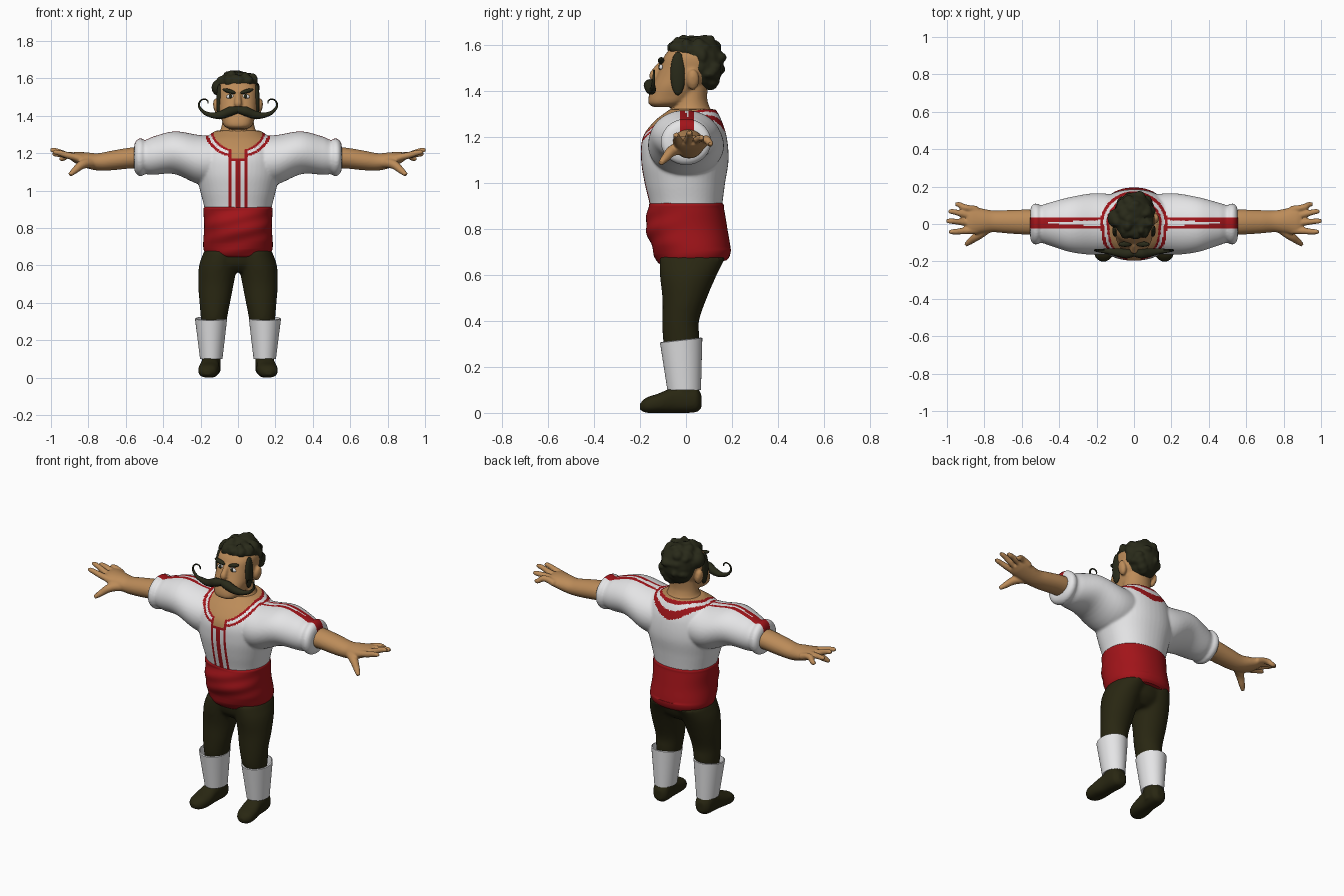
import bpy, bmesh, math, random
from mathutils import Matrix, Vector, Euler

if "Cube" in bpy.data.objects:
    bpy.data.objects.remove(bpy.data.objects["Cube"], do_unlink=True)
random.seed(4)


def material(name, rgb):
    m = bpy.data.materials.new(name)
    m.use_nodes = True
    m.diffuse_color = (*rgb, 1)
    m.node_tree.nodes["Principled BSDF"].inputs["Base Color"].default_value = (*rgb, 1)
    return m


SKIN = material("tan_skin", (0.50, 0.26, 0.10))
WHITE = material("white_cloth", (0.78, 0.78, 0.79))
RED = material("red_cloth", (0.36, 0.007, 0.01))
DARK = material("dark_olive_cloth", (0.022, 0.02, 0.006))
HAIR = material("dark_hair", (0.022, 0.023, 0.01))


def finish(name, bm, *mats):
    bmesh.ops.recalc_face_normals(bm, faces=bm.faces)
    me = bpy.data.meshes.new(name)
    bm.to_mesh(me)
    bm.free()
    for m in mats:
        me.materials.append(m)
    ob = bpy.data.objects.new(name, me)
    bpy.context.collection.objects.link(ob)
    return ob


def bake(ob, *mats):
    """Replace an object by a mesh object with its modifiers applied."""
    bpy.context.view_layer.update()
    dg = bpy.context.evaluated_depsgraph_get()
    me = bpy.data.meshes.new_from_object(ob.evaluated_get(dg))
    name = ob.name
    bpy.data.objects.remove(ob, do_unlink=True)
    me.materials.clear()
    for m in mats:
        me.materials.append(m)
    new = bpy.data.objects.new(name, me)
    bpy.context.collection.objects.link(new)
    return new


def loft(name, rings, axis, mat, n=32, p=2.0, steps=5):
    """Rings are (position on axis, centre a, centre b, radius a, radius b)."""
    def slope(i):
        a, b = rings[max(i - 1, 0)], rings[min(i + 1, len(rings) - 1)]
        return [(v - u) / (b[0] - a[0]) for u, v in zip(a, b)]
    dense = list(rings)
    if steps > 1:
        dense = []
        for i in range(len(rings) - 1):
            a, b, ma, mb = rings[i], rings[i + 1], slope(i), slope(i + 1)
            h = b[0] - a[0]
            for k in range(steps):
                s = k / steps
                w = s * s * (3 - 2 * s)
                dense.append([u + (v - u) * w + h * (s * (1 - s) ** 2 * c - s * s * (1 - s) * d)
                              for u, v, c, d in zip(a, b, ma, mb)])
        dense.append(rings[-1])
    order = {"x": (0, 1, 2), "y": (1, 0, 2), "z": (1, 2, 0)}[axis]
    bm = bmesh.new()
    loops = []
    for t, ca, cb, ra, rb in dense:
        loop = []
        for k in range(n):
            c, s = math.cos(math.tau * k / n), math.sin(math.tau * k / n)
            q = (t, ca + ra * math.copysign(abs(c) ** (2 / p), c),
                 cb + rb * math.copysign(abs(s) ** (2 / p), s))
            loop.append(bm.verts.new([q[j] for j in order]))
        loops.append(loop)
    for a, b in zip(loops, loops[1:]):
        for k in range(n):
            bm.faces.new((a[k], a[(k + 1) % n], b[(k + 1) % n], b[k]))
    bm.faces.new(loops[0])
    bm.faces.new(loops[-1])
    return finish(name, bm, mat)


def blob(name, loc, radii, mat, tilt=0.0):
    bm = bmesh.new()
    m = Matrix.LocRotScale(Vector(loc), Euler((0, tilt, 0)), Vector(radii))
    bmesh.ops.create_uvsphere(bm, u_segments=20, v_segments=12, radius=1, matrix=m)
    return finish(name, bm, mat)


def tube(name, pts, mat):
    """Points are (x, y, z, radius)."""
    cu = bpy.data.curves.new(name, "CURVE")
    cu.dimensions, cu.bevel_depth, cu.bevel_resolution = "3D", 1, 4
    cu.resolution_u, cu.use_fill_caps = 8, True
    sp = cu.splines.new("BEZIER")
    sp.bezier_points.add(len(pts) - 1)
    for b, q in zip(sp.bezier_points, pts):
        b.co, b.radius = q[:3], q[3]
        b.handle_left_type = b.handle_right_type = "AUTO"
    ob = bpy.data.objects.new(name, cu)
    bpy.context.collection.objects.link(ob)
    return bake(ob, mat)


def fuse(name, parts, voxel, rounds, *mats):
    """Melt overlapping parts into one skin."""
    bm = bmesh.new()
    for o in parts:
        bm.from_mesh(o.data)
        bpy.data.objects.remove(o, do_unlink=True)
    bmesh.ops.remove_doubles(bm, verts=bm.verts, dist=1e-5)
    ob = finish(name, bm)
    r = ob.modifiers.new("Remesh", "REMESH")
    r.mode, r.voxel_size = "VOXEL", voxel
    s = ob.modifiers.new("Smooth", "SMOOTH")
    s.factor, s.iterations = 0.5, rounds
    return bake(ob, *mats)


def mirror(ob):
    me = ob.data.copy()
    me.transform(Matrix.Scale(-1, 4, (1, 0, 0)))
    me.flip_normals()
    new = bpy.data.objects.new(ob.name.replace("left", "right"), me)
    bpy.context.collection.objects.link(new)
    return new


# Shirt: torso and puffed sleeves with rolled cuffs
torso = loft("torso", [(0.8, 0, 0, .165, .145), (0.9, 0, 0, .178, .157), (1.0, 0, -.005, .203, .175),
                       (1.1, 0, -.005, .225, .19), (1.2, 0, -.005, .22, .182),
                       (1.27, 0, .01, .19, .145), (1.32, 0, .03, .12, .1)], "z", WHITE, 48, 2.2)
sleeve = loft("left_sleeve", [(.06, 0, 1.16, .15, .135), (.2, 0, 1.163, .165, .133), (.34, -.003, 1.202, .147, .114),
                              (.46, 0, 1.185, .112, .101), (.5, 0, 1.178, .1, .091), (.515, 0, 1.178, .108, .101),
                              (.535, 0, 1.178, .108, .097), (.55, 0, 1.178, .092, .08),
                              (.555, 0, 1.178, .07, .062)], "x", WHITE, 48)
shirt = fuse("shirt", [torso, sleeve, mirror(sleeve)], .007, 5, WHITE, RED, SKIN)


# Shirt embroidery: neckline rings, front slit, chest lines and sleeve bands
def shirt_colour(c, nrm):
    ax, front = abs(c.x), c.y < 0
    ring = math.hypot(c.x / .135, (1.33 - c.z) / .115 if front else c.y / .13)
    if c.z > 1.15 and (ring < 1 or front and ax < .036 and c.z > 1.17):
        return 2
    if front and ax < .05 and c.z > 1.155:
        return 1
    if c.z > 1.15 and ring < 1.34:
        return 1 if ring < 1.1 or ring > 1.22 else 0
    if front and c.z < 1.16 and (ax < .013 or .036 < ax < .05):
        return 1
    gap = .017 * (1 - (ax - .17) / .33)
    if ax > .16 and nrm.z > 0 and c.z > 1.2 and gap < abs(c.y - .005) < .03:
        return 1
    return 0


bm = bmesh.new()
bm.from_mesh(shirt.data)
cuts = [(x, 0) for a in (.013, .036, .05) for x in (a, -a)] + [(-.025, 1), (.035, 1)]
for d, ax in cuts:
    no = Vector((1 - ax, ax, 0))
    bmesh.ops.bisect_plane(bm, geom=bm.verts[:] + bm.edges[:] + bm.faces[:], plane_co=no * d, plane_no=no)
for f in bm.faces:
    f.material_index = shirt_colour(f.calc_center_median(), f.normal)
bm.to_mesh(shirt.data)
bm.free()

# Sash with slanting folds on the front
sash = loft("sash", [(.65, 0, .035, .155, .14), (.665, 0, .033, .176, .155), (.7, 0, .028, .186, .167),
                     (.8, 0, .003, .181, .177), (.89, 0, 0, .184, .165), (.91, 0, 0, .181, .161),
                     (.915, 0, 0, .165, .145)], "z", RED, 64, 2.2, 8)
for v in sash.data.vertices:
    a = math.atan2(v.co.x, -v.co.y)
    k = 1 + .02 * max(0.0, math.cos(a)) * math.sin(v.co.z * 75 - 3 * a)
    v.co.x *= k
    v.co.y *= k
    v.co.z -= .012 * math.cos(a) * (v.co.z < .7)

# Trousers
leg = loft("left_leg", [(.27, .13, -.02, .065, .07), (.33, .128, -.022, .072, .079), (.4, .124, -.023, .082, .08),
                        (.5, .118, -.006, .095, .097), (.6, .106, .01, .102, .124),
                        (.68, .085, .03, .095, .145)], "z", DARK)
hips = loft("hips", [(.565, 0, .01, .08, .08), (.61, 0, .015, .16, .12), (.72, 0, .025, .165, .145)], "z", DARK)
fuse("trousers", [leg, mirror(leg), hips], .011, 5, DARK)

# Leg wraps, open at the top
wrap = loft("left_leg_wrap", [(.105, .143, -.008, .052, .063), (.1, .143, -.008, .06, .073),
                              (.315, .144, -.021, .086, .092), (.318, .144, -.021, .08, .086),
                              (.26, .142, -.02, .07, .078)], "z", WHITE, 40, 2, 1)
for v in wrap.data.vertices:
    v.co.z += .11 * (v.co.y + .02) * (v.co.z > .2)
mirror(wrap)

# Boots
foot = loft("foot", [(.067, .143, .05, .025, .03), (.045, .144, .058, .048, .055), (-.05, .15, .056, .05, .056),
                     (-.12, .156, .042, .056, .042), (-.175, .162, .033, .046, .032),
                     (-.2, .164, .027, .018, .014)], "y", DARK, 32, 2.4)
ankle = loft("ankle", [(.03, .144, .0, .05, .06), (.15, .143, -.008, .05, .06)], "z", DARK)
boot = fuse("left_boot", [foot, ankle], .008, 3, DARK)
mirror(boot)

# Arms, hands and fingers
arm = loft("arm", [(.46, .006, 1.178, .066, .058), (.57, .01, 1.174, .067, .056), (.68, .012, 1.16, .062, .052),
                   (.75, .014, 1.153, .058, .046), (.81, .016, 1.162, .066, .042), (.87, .02, 1.176, .075, .03),
                   (.895, .022, 1.182, .066, .018)], "x", SKIN)
parts = [arm]
tips = [(.955, .105, 1.17), (.992, .067, 1.195), (1.004, .016, 1.216), (.99, -.042, 1.205)]
for i, (x, y, z) in enumerate(tips):
    y0 = .077 - .037 * i
    parts.append(tube("finger", [(.84, y0, 1.172, .02), (.91, y0 * .55 + y * .45, 1.188, .018),
                                 (x - .015, y, z, .014), (x, y, z, .009)], SKIN))
parts.append(tube("thumb", [(.77, -.01, 1.15, .03), (.83, -.058, 1.14, .025),
                            (.875, -.092, 1.105, .018), (.9, -.112, 1.083, .011)], SKIN))
mirror(fuse("left_arm", parts, .006, 3, SKIN))

# Head, neck, nose and ears
head = loft("skull", [(1.33, 0, -.1, .05, .045), (1.345, 0, -.085, .074, .078), (1.38, 0, -.06, .088, .101),
                      (1.42, 0, -.035, .1, .112), (1.46, 0, -.008, .105, .122), (1.5, 0, .01, .108, .124),
                      (1.55, 0, .02, .107, .115), (1.6, 0, .03, .08, .085)], "z", SKIN, 40, 2.5)
neck = loft("neck", [(1.22, 0, 0, .12, .11), (1.3, 0, .018, .11, .1), (1.33, 0, .022, .092, .08),
                     (1.37, 0, .024, .084, .068), (1.45, 0, .03, .08, .07)], "z", SKIN)
nose = tube("nose", [(0, -.105, 1.52, .014), (0, -.13, 1.485, .018), (0, -.14, 1.463, .021), (0, -.125, 1.45, .012)], SKIN)
ears = [blob("ear", (s * .112, .03, 1.448), (.02, .028, .045), SKIN, s * .2) for s in (-1, 1)]
fuse("head", [head, neck, nose] + ears, .007, 3, SKIN)

# Eyes, brows, sideburns and curled moustache
for ob in (blob("left_eye", (.043, -.108, 1.503), (.02, .009, .012), WHITE, .15),
           blob("left_pupil", (.04, -.115, 1.504), (.009, .005, .011), HAIR),
           blob("left_brow", (.047, -.108, 1.531), (.037, .014, .011), HAIR, -.3),
           blob("left_sideburn", (.1, -.035, 1.475), (.016, .033, .095), HAIR),
           tube("left_moustache", [(-.004, -.155, 1.432, .018), (.04, -.158, 1.424, .026), (.09, -.152, 1.405, .022),
                                   (.15, -.145, 1.405, .013), (.195, -.142, 1.43, .008), (.208, -.14, 1.465, .005),
                                   (.185, -.139, 1.488, .004), (.163, -.138, 1.48, .004),
                                   (.16, -.138, 1.465, .003)], HAIR)):
    mirror(ob)

# Wavy hair made of random clumps
bases = [((0, .065, 1.52), (.105, .1, .12)), ((0, .02, 1.576), (.107, .1, .045))]
clumps = [blob("lock", c, r, HAIR) for c, r in bases]
clumps.append(blob("lock", (-.1, .03, 1.55), (.042, .05, .045), HAIR))
while len(clumps) < 70:
    (c, r), d = random.choice(bases), Vector([random.gauss(0, 1) for _ in range(3)]).normalized()
    q = Vector([c[i] + .85 * r[i] * d[i] for i in range(3)])
    if (q.z > 1.58 or q.y > .03) and (q.z > 1.5 or q.y > .085):
        clumps.append(blob("lock", q, [random.uniform(.02, .036) for _ in range(3)], HAIR))
fuse("hair", clumps, .008, 1, HAIR)

# Smooth shading with sharp creases kept
meshes = [o for o in bpy.context.collection.objects if o.type == "MESH"]
for o in bpy.context.view_layer.objects:
    o.select_set(o in meshes)
bpy.context.view_layer.objects.active = shirt
bpy.ops.object.shade_smooth_by_angle(angle=math.radians(40))
